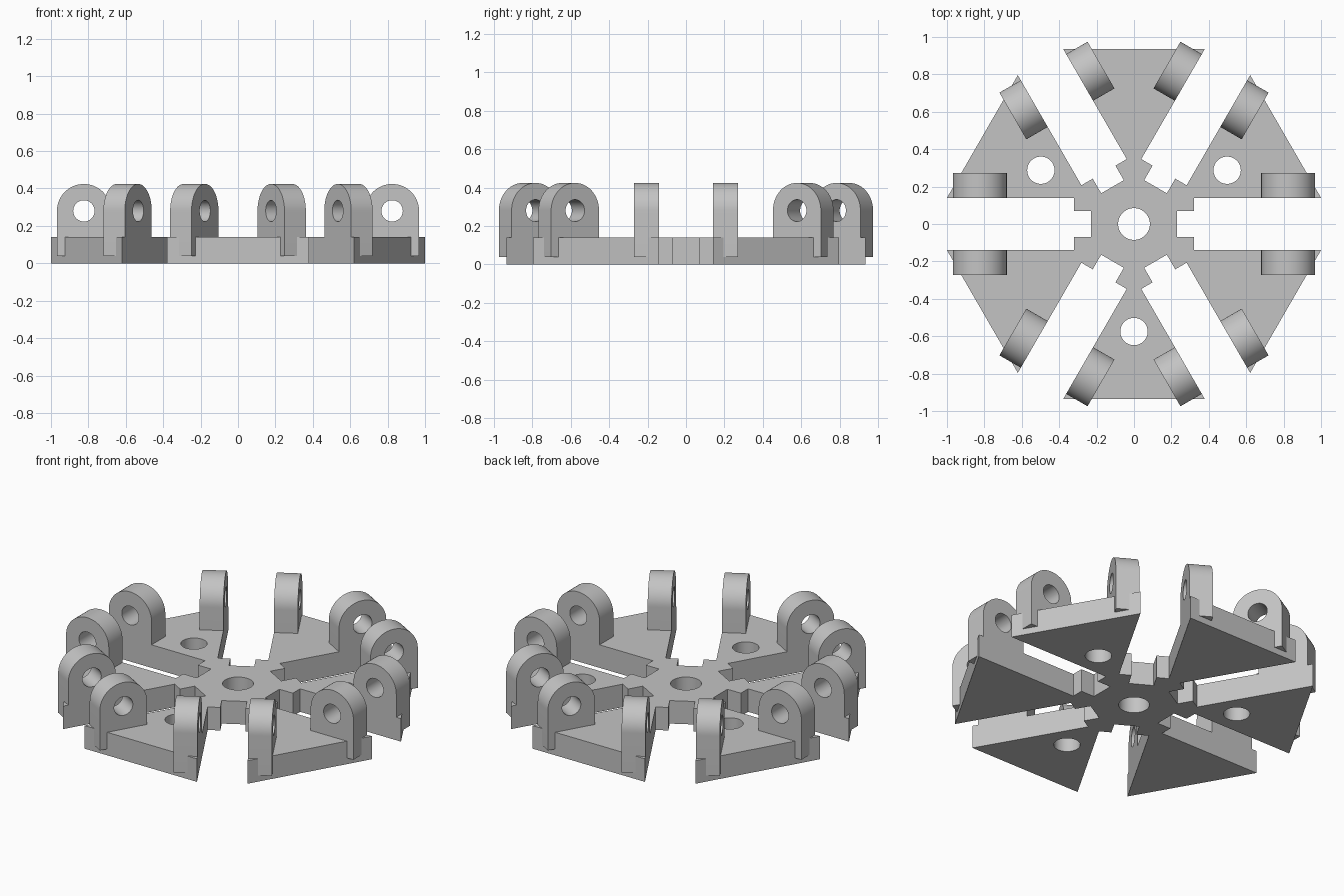
import bpy, bmesh
from math import pi, sin, cos, radians
from mathutils import Matrix, Vector

cube = bpy.data.objects.get("Cube")
if cube:
    bpy.data.objects.remove(cube, do_unlink=True)

ARMS = 6
REACH = 1.0                        # distance of the wedge tips along a slot
SLOT, NECK = 0.14, 0.07            # half widths of the wide and narrow slot
SLOT_END, NECK_END = 0.32, 0.23    # where the two slot widths stop
THICK = 0.14
LUG_X, LUG_Z, LUG_R, LUG_W, LUG_BASE = 0.824, 0.28, 0.144, 0.132, 0.038

grey = bpy.data.materials.new("Plain grey")
grey.use_nodes = True
colour = (0.55, 0.55, 0.55, 1)
grey.diffuse_color = colour
grey.node_tree.nodes["Principled BSDF"].inputs["Base Color"].default_value = colour


def prism(name, outline, low, high):
    """Extrude a flat outline (x, y) from low to high along z."""
    bm = bmesh.new()
    face = bm.faces.new([bm.verts.new((x, y, low)) for x, y in outline])
    grown = bmesh.ops.extrude_face_region(bm, geom=[face])
    top = [v for v in grown["geom"] if isinstance(v, bmesh.types.BMVert)]
    bmesh.ops.translate(bm, verts=top, vec=(0, 0, high - low))
    bmesh.ops.recalc_face_normals(bm, faces=bm.faces)
    mesh = bpy.data.meshes.new(name)
    bm.to_mesh(mesh)
    bm.free()
    mesh.materials.append(grey)
    obj = bpy.data.objects.new(name, mesh)
    bpy.context.collection.objects.link(obj)
    return obj


def arc(cx, cy, r, start, end, steps):
    return [(cx + r * cos(start + (end - start) * i / steps),
             cy + r * sin(start + (end - start) * i / steps)) for i in range(steps + 1)]


def drill(obj, cx, cy, r):
    """Cut a round hole along z and bake the result into the mesh."""
    cutter = prism("hole_cutter", arc(cx, cy, r, 0, 2 * pi, 48)[:-1], -1, 1)
    cutter.hide_render = True
    mod = obj.modifiers.new("Hole", "BOOLEAN")
    mod.object, mod.operation, mod.solver = cutter, "DIFFERENCE", "EXACT"
    bpy.context.view_layer.update()
    graph = bpy.context.evaluated_depsgraph_get()
    baked = bpy.data.meshes.new_from_object(obj.evaluated_get(graph))
    obj.modifiers.clear()
    obj.data = baked
    bpy.data.objects.remove(cutter, do_unlink=True)


# Base plate: one slot outline repeated around the centre
half = [(REACH, SLOT), (SLOT_END, SLOT), (SLOT_END, NECK), (NECK_END, NECK)]
slot = [(x, -y) for x, y in half] + half[::-1]
outline = []
for k in range(ARMS):
    turn = Matrix.Rotation(radians(60 * k), 2)
    outline += [tuple(turn @ Vector(p)) for p in slot]
plate = prism("base_plate", outline, 0, THICK)

# Hub hole and a bolt hole in every other wedge
drill(plate, 0, 0, 0.085)
for a in (30, 150, 270):
    drill(plate, 0.575 * cos(radians(a)), 0.575 * sin(radians(a)), 0.073)

# Hinge lug: round-topped block with a pin hole, stood upright
profile = [(LUG_X - LUG_R, LUG_BASE), (LUG_X + LUG_R, LUG_BASE)]
profile += arc(LUG_X, LUG_Z, LUG_R, 0, pi, 32)
lug = prism("hinge_lug", profile, -LUG_W / 2, LUG_W / 2)
drill(lug, LUG_X, LUG_Z, 0.057)
lug.data.transform(Matrix.Rotation(pi / 2, 4, "X"))

# A lug on both sides of each slot
lugs = []
for k in range(ARMS):
    for side, word in ((1, "left"), (-1, "right")):
        obj = bpy.data.objects.new(f"hinge_lug_{k + 1}_{word}", lug.data)
        bpy.context.collection.objects.link(obj)
        obj.matrix_world = (Matrix.Rotation(radians(60 * k), 4, "Z")
                            @ Matrix.Translation((0, side * (SLOT + LUG_W / 2), 0)))
        lugs.append(obj)
bpy.data.objects.remove(lug, do_unlink=True)

# Smooth the round surfaces, keep the edges sharp
for obj in (plate, lugs[0]):
    bpy.ops.object.select_all(action="DESELECT")
    obj.select_set(True)
    bpy.context.view_layer.objects.active = obj
    bpy.ops.object.shade_smooth_by_angle(angle=radians(30))
